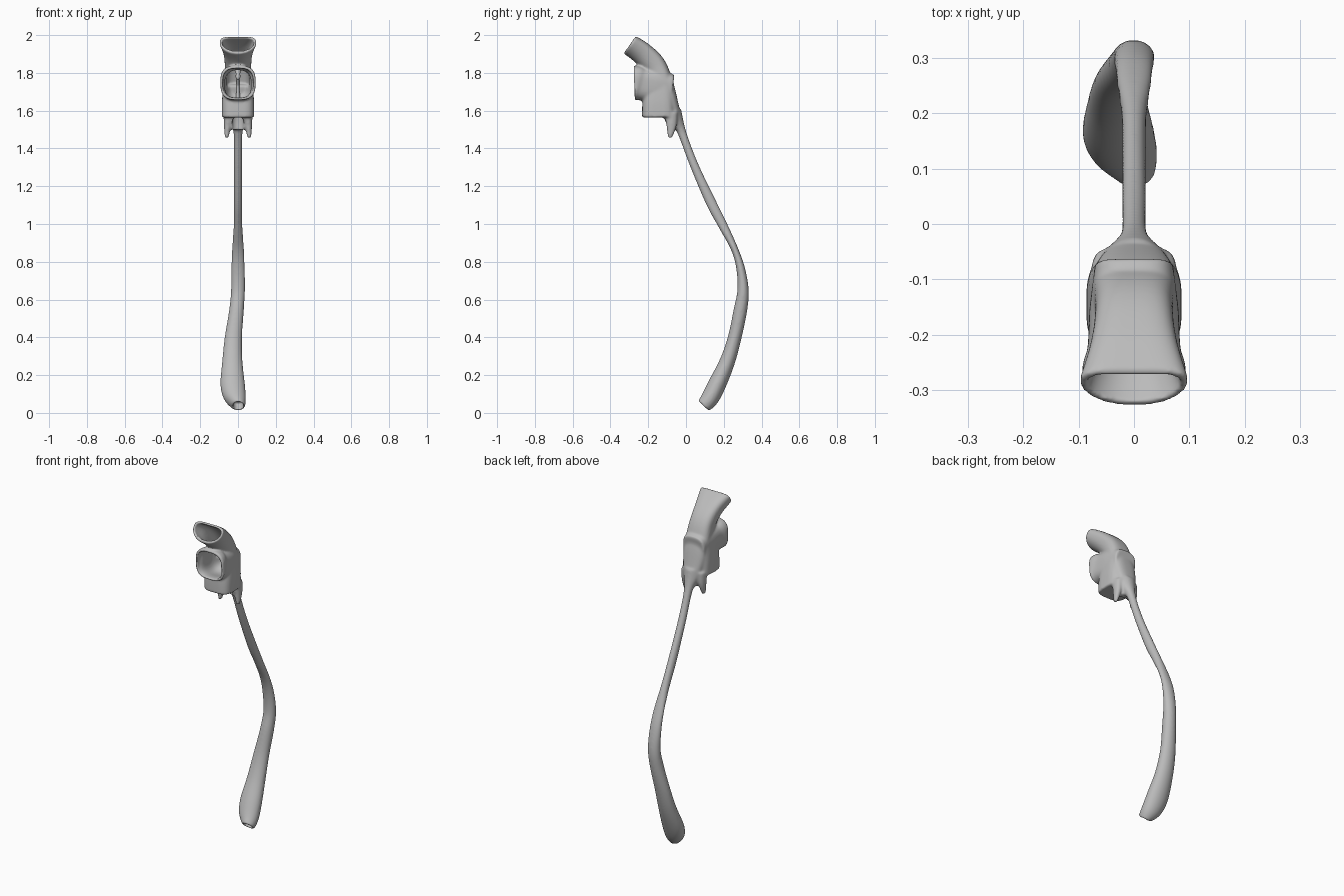
import bpy, bmesh, math
from mathutils import Vector

cube = bpy.data.objects.get("Cube")
if cube:
    bpy.data.objects.remove(cube)

grey = bpy.data.materials.new("plain grey")
grey.use_nodes = True
grey.diffuse_color = (0.5, 0.5, 0.5, 1)
grey.node_tree.nodes["Principled BSDF"].inputs["Base Color"].default_value = (0.5, 0.5, 0.5, 1)

SIDES, STEPS = 40, 6


def spline(rows):
    """Smoothly interpolate rows of x, y, z, half width, half depth."""
    out = []
    for i in range(len(rows) - 1):
        a, b, c, d = (Vector(rows[max(0, min(len(rows) - 1, i + j))]) for j in (-1, 0, 1, 2))
        for s in range(STEPS):
            t = s / STEPS
            out.append(b + (c - a) * t / 2 + (a * 2 - b * 5 + c * 4 - d) * t * t / 2
                       + (b * 3 - a - c * 3 + d) * t ** 3 / 2)
    return out + [Vector(rows[-1])]


def loft(bm, rows, power=2.0, bend=0.0, shrink=0.0):
    """Closed tube along a path; the section's width always lies along x."""
    rows = spline(rows)
    rings = []
    for i, r in enumerate(rows):
        lo, hi = rows[max(i - 1, 0)], rows[min(i + 1, len(rows) - 1)]
        depth = Vector((0, -(hi[2] - lo[2]), hi[1] - lo[1])).normalized()
        droop = bend * i / (len(rows) - 1)
        ring = []
        for k in range(SIDES):
            a = 2 * math.pi * k / SIDES
            u, v = (math.copysign(abs(f(a)) ** (2 / power), f(a)) for f in (math.cos, math.sin))
            co = Vector(r[:3]) + Vector((u * (r[3] - shrink), 0, 0))
            co += depth * (v * (r[4] - shrink) + droop * (u * u - 0.5))
            ring.append(bm.verts.new(co))
        rings.append(ring)
    faces = [bm.faces.new(rings[0]), bm.faces.new(rings[-1])]
    for p, q in zip(rings, rings[1:]):
        for k in range(SIDES):
            n = (k + 1) % SIDES
            faces.append(bm.faces.new((p[k], p[n], q[n], q[k])))
    bmesh.ops.recalc_face_normals(bm, faces=faces)


def make(name, build):
    bm = bmesh.new()
    build(bm)
    mesh = bpy.data.meshes.new(name)
    bm.to_mesh(mesh)
    bm.free()
    ob = bpy.data.objects.new(name, mesh)
    bpy.context.collection.objects.link(ob)
    mesh.materials.append(grey)
    return ob


# Long lower tube, from the throat down to the sac's open end
gullet = [(0, -.06, 1.60, .05, .035), (0, -.02, 1.48, .024, .023), (0, .044, 1.31, .022, .023),
          (0, .132, 1.115, .022, .028), (0, .195, .993, .023, .025), (0, .256, .87, .032, .019),
          (0, .289, .766, .036, .023), (0, .302, .65, .037, .030), (-.008, .288, .544, .039, .036),
          (-.025, .257, .396, .046, .036), (-.03, .218, .27, .054, .041),
          (-.028, .163, .148, .065, .048), (-.016, .125, .075, .058, .047),
          (.002, .092, .037, .036, .039)]
outlet = [(0, .115, .065, .026, .026), (.002, .092, .037, .027, .028), (.003, .06, .01, .027, .028)]

# Back of the throat rising into the flared upper passage
nasal = [(0, -.03, 1.5, .026, .022), (0, -.08, 1.62, .065, .045), (0, -.115, 1.73, .075, .055),
         (0, -.16, 1.835, .07, .062), (0, -.222, 1.905, .078, .06), (0, -.293, 1.957, .1, .056)]
nasal_hole = nasal[2:] + [(0, -.36, 2.006, .11, .058)]

# Forward mouth opening with its flared rim
mouth = [(0, -.07, 1.72, .07, .07), (0, -.15, 1.73, .08, .09), (0, -.225, 1.74, .084, .087),
         (0, -.255, 1.746, .093, .092), (0, -.275, 1.746, .094, .091)]
mouth_hole = [(0, -.11, 1.735, .055, .065)] + mouth[1:] + [(0, -.31, 1.746, .094, .091)]

# Boxy lower throat and the airway notch beneath it
larynx = [(0, -.14, 1.75, .075, .075), (0, -.145, 1.65, .085, .085), (0, -.145, 1.565, .086, .088)]
airway = [(0, -.08, 1.6, .05, .05), (0, -.075, 1.55, .05, .042), (0, -.07, 1.5, .034, .032)]
airway_hole = [(0, -.115, 1.64, .026, .022), (0, -.10, 1.55, .03, .022), (0, -.105, 1.46, .03, .022)]


def body(bm):
    loft(bm, gullet)
    loft(bm, nasal, 2.4, -.02)
    loft(bm, mouth, 3)
    loft(bm, larynx, 3.5)
    loft(bm, airway, 2.5)
    for s in (-1, 1):  # paired horns below the throat
        loft(bm, [(s * .05, -.08, 1.59, .026, .036), (s * .055, -.077, 1.52, .02, .027),
                  (s * .06, -.086, 1.455, .009, .012)])


def cavities(bm):
    loft(bm, nasal_hole, 2.4, -.02, .015)
    loft(bm, mouth_hole, 3, 0, .014)
    loft(bm, airway_hole)
    loft(bm, outlet)


def uvula_shape(bm):
    loft(bm, [(0, -.13, 1.83, .02, .02), (0, -.17, 1.80, .012, .012), (0, -.18, 1.775, .012, .012),
              (0, -.18, 1.762, .004, .004)])


def ridge_shape(bm):
    loft(bm, [(0, -.105, 1.81, .006, .012), (0, -.105, 1.72, .008, .014), (0, -.12, 1.65, .012, .014)])


throat = make("throat_and_gullet", body)
cutter = make("cavity_cutter", cavities)
cutter.hide_render = True


def add_remesh(ob, size):
    m = ob.modifiers.new("fuse", "REMESH")
    m.mode, m.voxel_size, m.use_smooth_shade = "VOXEL", size, True


# Fuse the tubes, hollow them, and soften the joins
add_remesh(cutter, .005)
add_remesh(throat, .005)
blend = throat.modifiers.new("blend", "SMOOTH")
blend.factor, blend.iterations = .5, 8
hollow = throat.modifiers.new("hollow", "BOOLEAN")
hollow.operation, hollow.object, hollow.solver = "DIFFERENCE", cutter, "EXACT"
add_remesh(throat, .005)
soft = throat.modifiers.new("soften", "SMOOTH")
soft.factor, soft.iterations = .5, 5

uvula = make("uvula", uvula_shape)
ridge = make("throat_ridge", ridge_shape)

# Bake the modifiers and drop the helper
graph = bpy.context.evaluated_depsgraph_get()
baked = bpy.data.meshes.new_from_object(throat.evaluated_get(graph))
throat.modifiers.clear()
throat.data = baked
bpy.data.objects.remove(cutter)
baked.materials.clear()
baked.materials.append(grey)
for ob in (throat, uvula, ridge):
    for p in ob.data.polygons:
        p.use_smooth = True
        p.material_index = 0
